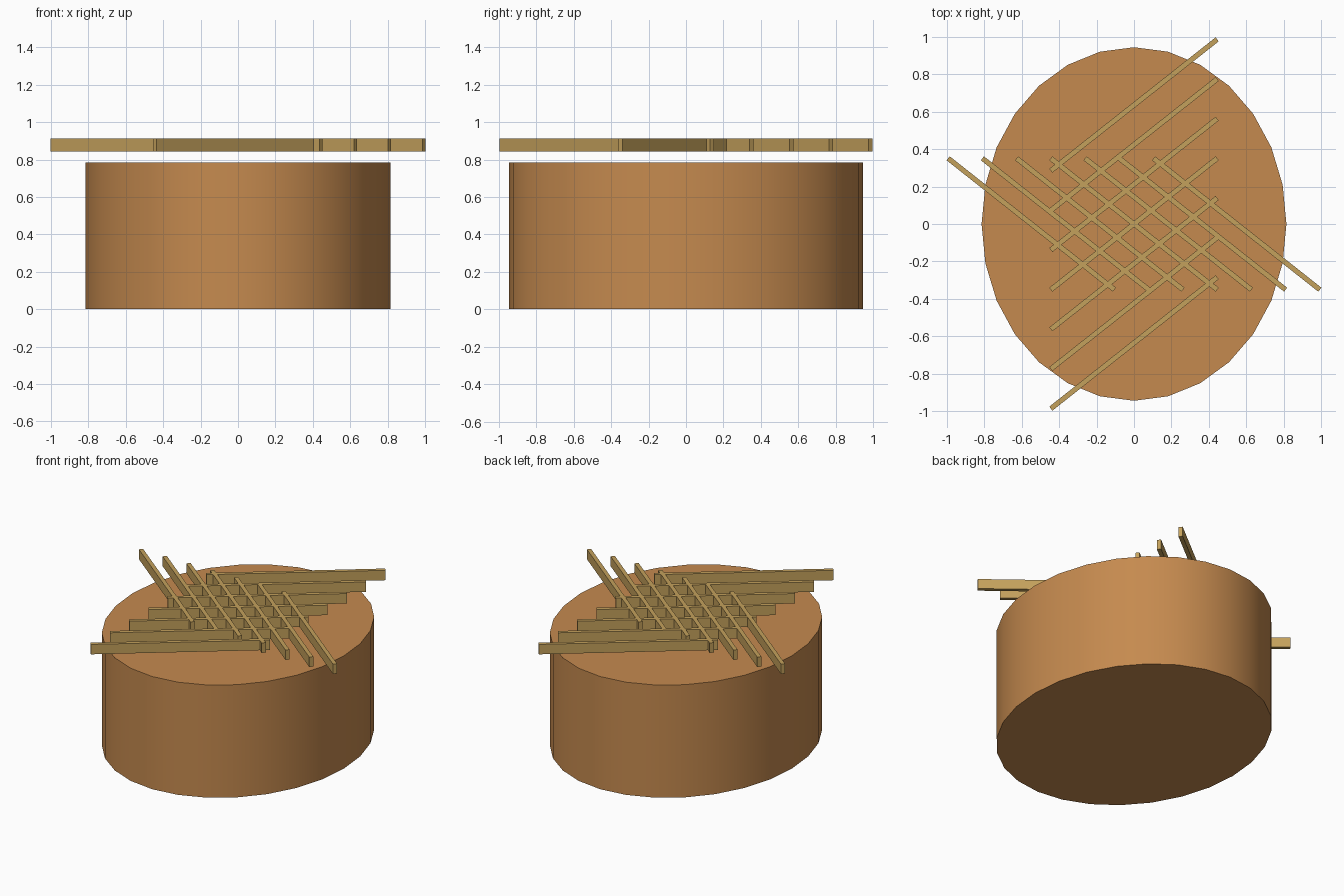
import bpy
import math

if "Cube" in bpy.data.objects:
    bpy.data.objects.remove(bpy.data.objects["Cube"])


def material(name, color):
    mat = bpy.data.materials.new(name)
    mat.diffuse_color = (*color, 1)
    mat.use_nodes = True
    mat.node_tree.nodes["Principled BSDF"].inputs["Base Color"].default_value = mat.diffuse_color
    return mat


crust_brown = material("crust_brown", (0.56, 0.255, 0.078))
strip_tan = material("strip_tan", (0.55, 0.355, 0.107))

# Oval drum body
BODY_TOP = 0.785
bpy.ops.mesh.primitive_cylinder_add(vertices=28, radius=1, depth=BODY_TOP,
                                    location=(0, 0, BODY_TOP / 2))
body = bpy.context.object
body.name = "pie_body"
body.scale = (0.815, 0.945, 1)
bpy.ops.object.transform_apply(location=False, rotation=False, scale=True)
bpy.ops.object.shade_smooth_by_angle(angle=math.radians(30))
body.data.materials.append(crust_brown)

# Lattice strips floating just above the body
STRIP_LOW, STRIP_HIGH = 0.843, 0.912
LENGTH, WIDTH, ANGLE = 1.133, 0.027, math.radians(38.3)


def strip(name, x, y, angle):
    bpy.ops.mesh.primitive_cube_add(
        size=1, location=(x, y, (STRIP_LOW + STRIP_HIGH) / 2), rotation=(0, 0, angle))
    ob = bpy.context.object
    ob.name = name
    ob.scale = (LENGTH, WIDTH, STRIP_HIGH - STRIP_LOW)
    ob.data.materials.append(strip_tan)


for k in range(-3, 4):
    strip(f"lattice_rising_{k + 4}", 0, k * 0.212, ANGLE)
    strip(f"lattice_falling_{k + 4}", k * 0.183, 0, -ANGLE)
